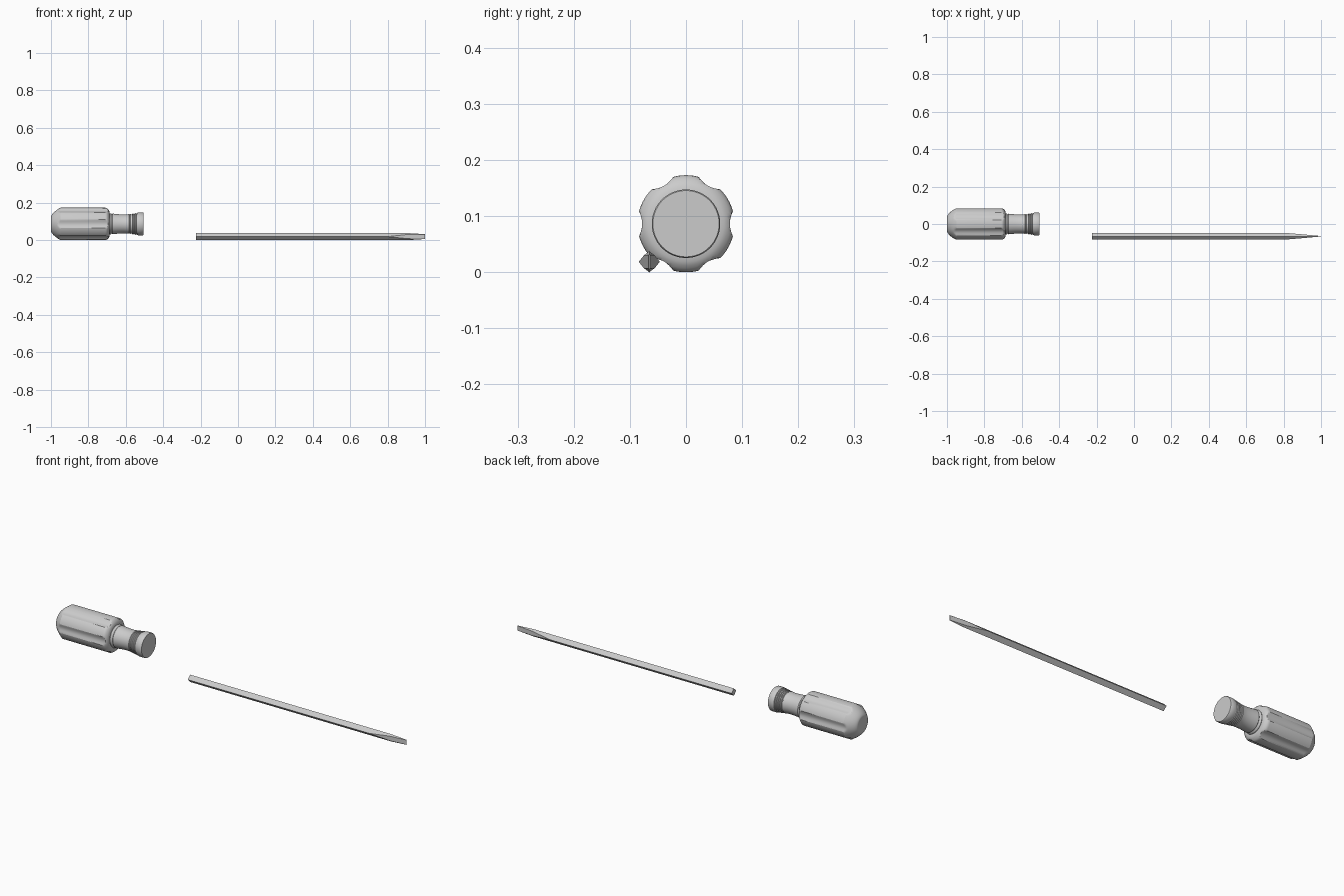
import bpy, bmesh, math
from mathutils import Vector

if "Cube" in bpy.data.objects:
    bpy.data.objects.remove(bpy.data.objects["Cube"])

AXIS_Z = 0.0865   # height of the handle axis
R = 0.0865        # grip outer radius
SEG = 96


def finish(name, bm, angle):
    bmesh.ops.recalc_face_normals(bm, faces=bm.faces[:])
    mesh = bpy.data.meshes.new(name)
    bm.to_mesh(mesh)
    bm.free()
    ob = bpy.data.objects.new(name, mesh)
    bpy.context.collection.objects.link(ob)
    bpy.ops.object.select_all(action='DESELECT')
    ob.select_set(True)
    bpy.context.view_layer.objects.active = ob
    bpy.ops.object.shade_smooth_by_angle(angle=math.radians(angle))
    return ob


def loft(name, sections, angle):
    """Skin a list of equal-length point loops and cap both ends."""
    bm = bmesh.new()
    rings = [[bm.verts.new(p) for p in s] for s in sections]
    n = len(rings[0])
    for a, b in zip(rings, rings[1:]):
        for i in range(n):
            j = (i + 1) % n
            bm.faces.new((a[i], a[j], b[j], b[i]))
    bm.faces.new(rings[0])
    bm.faces.new(rings[-1])
    bmesh.ops.remove_doubles(bm, verts=bm.verts[:], dist=1e-6)
    return finish(name, bm, angle)


def turned(name, profile, limit, angle=35):
    """Lathe about the x axis; limit(theta) caps the radius to cut flutes."""
    sections = []
    for x, r in profile:
        loop = []
        for i in range(SEG):
            t = 2 * math.pi * i / SEG
            q = min(r, limit(t))
            loop.append((x, q * math.cos(t), AXIS_Z + q * math.sin(t)))
        sections.append(loop)
    return loft(name, sections, angle)


def flute(t):
    # six shallow scallops, 30 degrees wide each
    d = (math.degrees(t) + 30) % 60 - 30
    return R - 0.0085 * max(0, 1 - (d / 15) ** 2)


# fluted grip with domed butt and rounded shoulder
grip = [(-1 + 0.05 * (k / 12) ** 1.6, 0.038 + (R - 0.038) * k / 12) for k in range(13)]
grip += [(-0.71, R), (-0.704, 0.0855), (-0.699, 0.083), (-0.695, 0.079),
         (-0.691, 0.074), (-0.688, 0.068), (-0.686, 0.058)]
turned("grip", grip, flute, 30)

# waisted neck with shoulder bead, grip rings and end collar
neck = [(-0.69, 0.055), (-0.684, 0.057), (-0.678, 0.055), (-0.674, 0.051),
        (-0.670, 0.055), (-0.655, 0.0535), (-0.635, 0.0515), (-0.61, 0.0505),
        (-0.59, 0.0515), (-0.582, 0.053)]
for k in range(5):
    x = -0.582 + 0.009 * k
    r = 0.053 + 0.0014 * k
    neck += [(x + 0.002, r - 0.003), (x + 0.005, r - 0.003),
             (x + 0.007, r + 0.001), (x + 0.009, r + 0.001)]
neck += [(-0.533, 0.061), (-0.508, 0.061), (-0.505, 0.059)]
turned("neck_collar", neck, lambda t: 1.0)

# square blade lying on its edge, flattened into a tip
BY, BZ, H = -0.0655, 0.0187, 0.0187


def blade_section(x, t, a, h):
    pts = [(t, -a), (t, a), (0, h), (-t, a), (-t, -a), (0, -h)]
    return [Vector((x, BY + y, BZ + z)) for y, z in pts]


loft("blade", [
    blade_section(-0.225, H, 0, H),
    blade_section(0.80, H, 0, H),
    blade_section(0.91, 0.0095, 0.0115, H),
    blade_section(1.0, 0.0012, 0.012, 0.013),
], 15)
